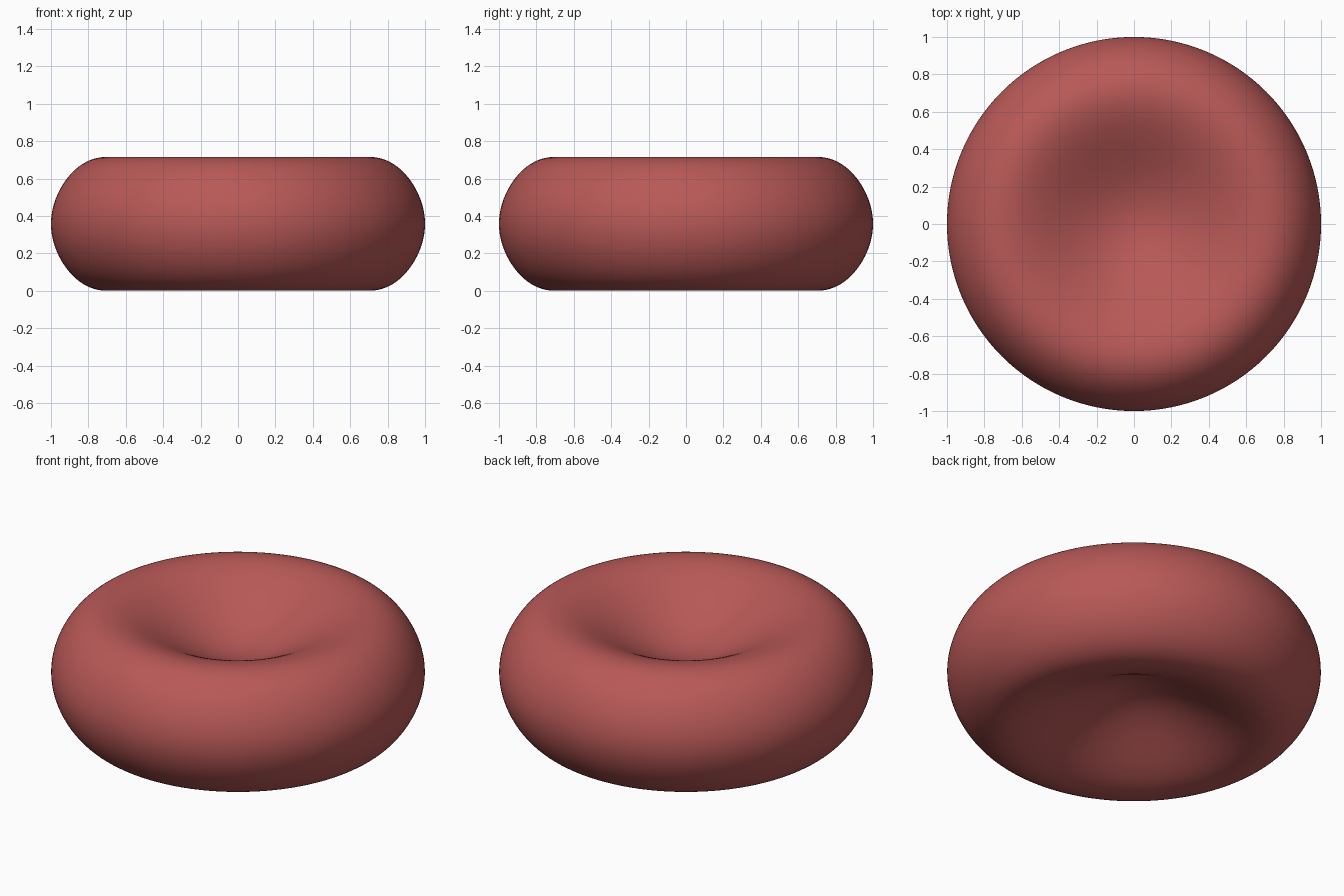
import bpy, bmesh
from math import sin, cos, pi

if "Cube" in bpy.data.objects:
    bpy.data.objects.remove(bpy.data.objects["Cube"])

HALF = 0.358        # half of the total thickness
RINGS, SEGS = 96, 128


def half_thickness(t):
    # biconcave disc section: thin centre, full rounded rim
    r2 = sin(t) ** 2
    return 0.545 * cos(t) * (0.207 + 2.003 * r2 - 1.123 * r2 * r2)


# Closed section from top centre, round the rim, to bottom centre
profile = [(sin(pi * i / RINGS), HALF + half_thickness(pi * i / RINGS))
           for i in range(RINGS + 1)]

# Revolve the section around z
bm = bmesh.new()
verts = [bm.verts.new((r, 0, z)) for r, z in profile]
edges = [bm.edges.new(pair) for pair in zip(verts, verts[1:])]
bmesh.ops.spin(bm, geom=verts + edges, cent=(0, 0, 0), axis=(0, 0, 1),
               angle=2 * pi, steps=SEGS, use_merge=True)
bmesh.ops.remove_doubles(bm, verts=bm.verts, dist=1e-5)
bmesh.ops.recalc_face_normals(bm, faces=bm.faces)
for f in bm.faces:
    f.smooth = True

mesh = bpy.data.meshes.new("dimpled_disc")
bm.to_mesh(mesh)
bm.free()
disc = bpy.data.objects.new("dimpled_disc", mesh)
bpy.context.collection.objects.link(disc)

# Soft red
red = bpy.data.materials.new("red")
red.diffuse_color = (0.48, 0.1, 0.095, 1)
red.use_nodes = True
red.node_tree.nodes["Principled BSDF"].inputs["Base Color"].default_value = red.diffuse_color
mesh.materials.append(red)
